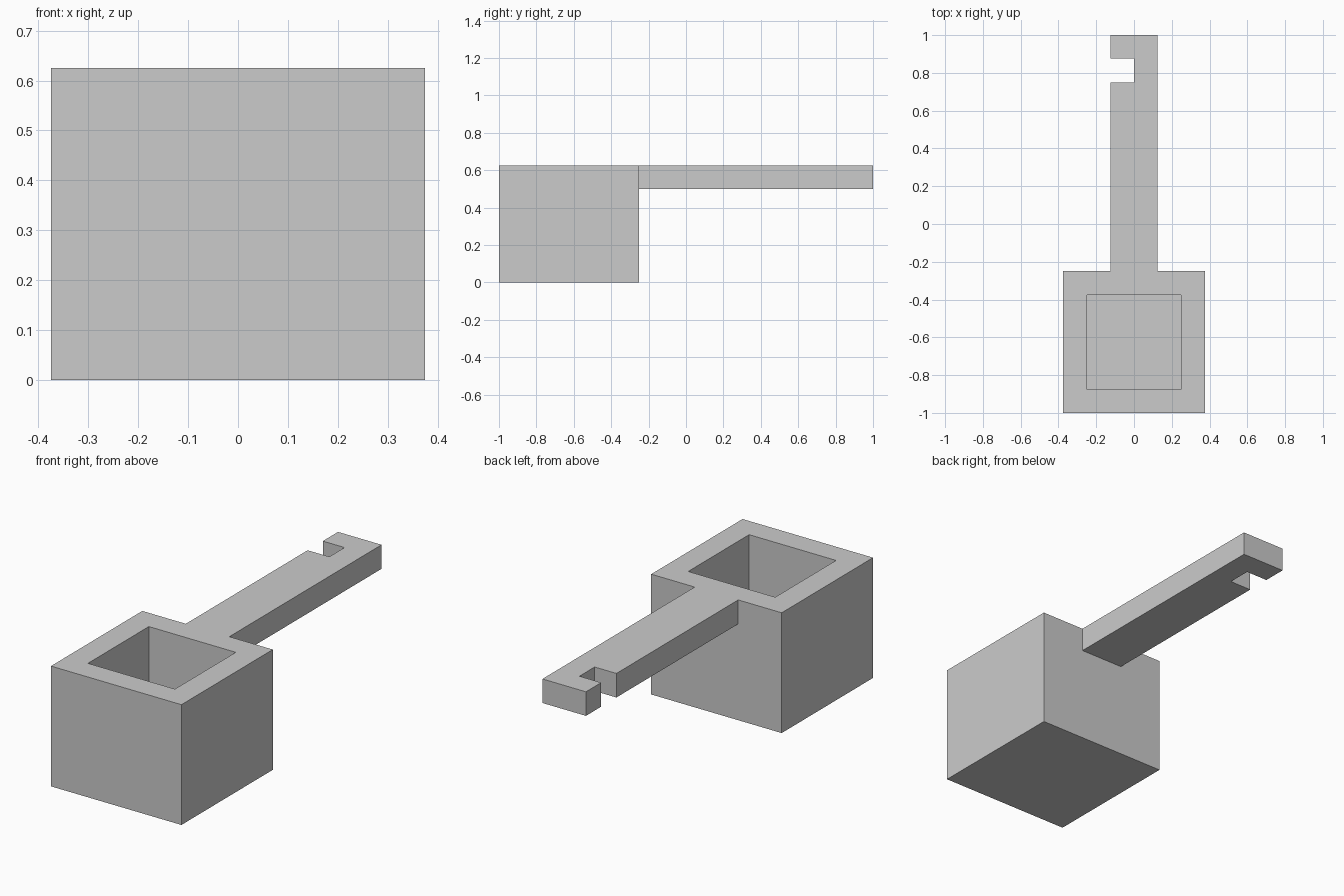
import bpy, bmesh

if "Cube" in bpy.data.objects:
    bpy.data.objects.remove(bpy.data.objects["Cube"])

U = 0.125  # wall thickness, the module of the whole design


def prism(name, outline, z0, z1):
    """Extrude a flat xy outline (in modules) from z0 to z1."""
    bm = bmesh.new()
    base = bm.faces.new([bm.verts.new((x * U, y * U, z0 * U)) for x, y in outline])
    top = bmesh.ops.extrude_face_region(bm, geom=[base])["geom"]
    bmesh.ops.translate(bm, vec=(0, 0, (z1 - z0) * U),
                        verts=[g for g in top if isinstance(g, bmesh.types.BMVert)])
    bmesh.ops.recalc_face_normals(bm, faces=bm.faces)
    mesh = bpy.data.meshes.new(name)
    bm.to_mesh(mesh)
    bm.free()
    obj = bpy.data.objects.new(name, mesh)
    bpy.context.collection.objects.link(obj)
    return obj


def rect(x0, x1, y0, y1):
    return [(x0, y0), (x1, y0), (x1, y1), (x0, y1)]


def combine(target, tool, operation):
    """Apply an exact boolean and drop the tool object."""
    mod = target.modifiers.new(operation, 'BOOLEAN')
    mod.operation, mod.solver, mod.object = operation, 'EXACT', tool
    bpy.context.view_layer.objects.active = target
    bpy.ops.object.modifier_apply(modifier=mod.name)
    bpy.data.objects.remove(tool)


# square cup
ladle = prism("ladle", rect(-3, 3, -8, -2), 0, 5)

# flat handle with a hanging notch near the tip, rooted inside the cup wall
handle = prism("handle", [(-1, -2.5), (1, -2.5), (1, 8), (-1, 8),
                          (-1, 7), (0, 7), (0, 6), (-1, 6)], 4, 5)
combine(ladle, handle, 'UNION')

# square hollow, open at the top
hollow = prism("hollow", rect(-2, 2, -7, -3), 1, 6)
combine(ladle, hollow, 'DIFFERENCE')
